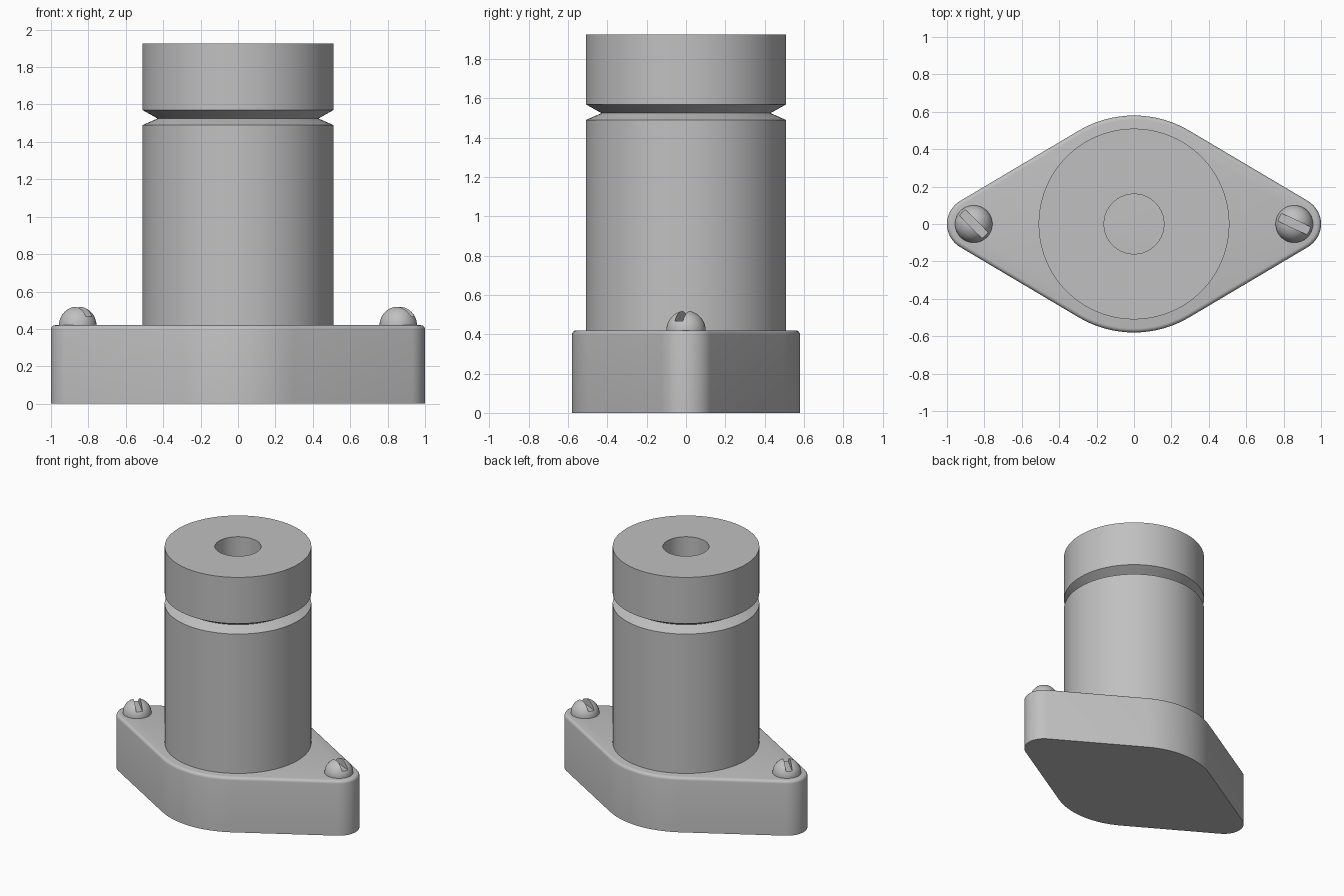
import bpy, bmesh, math
from mathutils import Matrix

cube = bpy.data.objects.get("Cube")
if cube:
    bpy.data.objects.remove(cube, do_unlink=True)

grey = bpy.data.materials.new("plain grey")
grey.use_nodes = True
GREY = (0.53, 0.53, 0.53, 1)
grey.diffuse_color = GREY
grey.node_tree.nodes["Principled BSDF"].inputs["Base Color"].default_value = GREY


def make_object(name, bm):
    bmesh.ops.recalc_face_normals(bm, faces=bm.faces)
    mesh = bpy.data.meshes.new(name)
    bm.to_mesh(mesh)
    bm.free()
    mesh.materials.append(grey)
    ob = bpy.data.objects.new(name, mesh)
    bpy.context.scene.collection.objects.link(ob)
    return ob


def smooth(ob, angle=25):
    bpy.ops.object.select_all(action='DESELECT')
    ob.select_set(True)
    bpy.context.view_layer.objects.active = ob
    bpy.ops.object.shade_smooth_by_angle(angle=math.radians(angle))


def lathe(name, profile, steps):
    """Spin an (r, z) profile around the z axis."""
    bm = bmesh.new()
    verts = [bm.verts.new((r, 0, z)) for r, z in profile]
    edges = [bm.edges.new(pair) for pair in zip(verts, verts[1:])]
    bmesh.ops.spin(bm, geom=verts + edges, cent=(0, 0, 0), axis=(0, 0, 1),
                   angle=math.tau, steps=steps)
    bmesh.ops.remove_doubles(bm, verts=bm.verts, dist=1e-5)
    return make_object(name, bm)


# Flange: hull of a large circle and two small end circles, with a soft top rim
BASE_TOP, BIG_R, END_R = 0.42, 0.58, 0.143
END_X = 1 - END_R
tangent = math.acos((BIG_R - END_R) / END_X)
outline = []
for cx, r, mid, half in ((END_X, END_R, 0, tangent),
                         (0, BIG_R, math.pi / 2, math.pi / 2 - tangent),
                         (-END_X, END_R, math.pi, tangent),
                         (0, BIG_R, -math.pi / 2, math.pi / 2 - tangent)):
    for i in range(17):
        a = mid + half * (i / 8 - 1)
        outline.append((cx + r * math.cos(a), r * math.sin(a)))
bm = bmesh.new()
bottom = bm.faces.new([bm.verts.new((x, y, 0)) for x, y in outline])
top = bmesh.ops.extrude_face_region(bm, geom=[bottom], use_keep_orig=True)["geom"]
top_verts = [g for g in top if isinstance(g, bmesh.types.BMVert)]
bmesh.ops.translate(bm, verts=top_verts, vec=(0, 0, BASE_TOP))
rim = [e for e in bm.edges if all(v in top_verts for v in e.verts)]
bmesh.ops.bevel(bm, geom=rim, offset=0.022, segments=4, profile=0.5, affect='EDGES')
smooth(make_object("flange_base", bm), 30)

# Grooved column with a blind bore
smooth(lathe("column", [(0, BASE_TOP - 0.02), (0.51, BASE_TOP - 0.02), (0.51, 1.49),
                        (0.43, 1.525), (0.51, 1.57), (0.51, 1.925),
                        (0.16, 1.925), (0.16, BASE_TOP), (0, BASE_TOP)], 96), 20)

# Slotted dome screws
HEAD_R = 0.1
dome = [(HEAD_R * math.cos(i * math.pi / 24), HEAD_R * math.sin(i * math.pi / 24))
        for i in range(13)]
for side, x, turn in (("left", END_X, -25), ("right", -END_X, -45)):
    screw = lathe(side + "_screw", [(0, -0.01), (HEAD_R, -0.01)] + dome, 40)
    screw.location = (x, 0, BASE_TOP)
    bm = bmesh.new()
    bmesh.ops.create_cube(bm, size=1, matrix=Matrix.Diagonal((0.4, 0.045, 0.1, 1)))
    cutter = make_object(side + "_slot_cutter", bm)
    cutter.location = (x, 0, BASE_TOP + 0.047 + 0.05)
    cutter.rotation_euler.z = math.radians(turn)
    cutter.hide_render = True
    cutter.hide_set(True)
    cut = screw.modifiers.new("slot", 'BOOLEAN')
    cut.object = cutter
    cut.operation = 'DIFFERENCE'
    cut.solver = 'EXACT'
    bpy.context.view_layer.update()
    bpy.context.view_layer.objects.active = screw
    screw.select_set(True)
    bpy.ops.object.modifier_apply(modifier=cut.name)
    bpy.data.objects.remove(cutter, do_unlink=True)
    smooth(screw)
